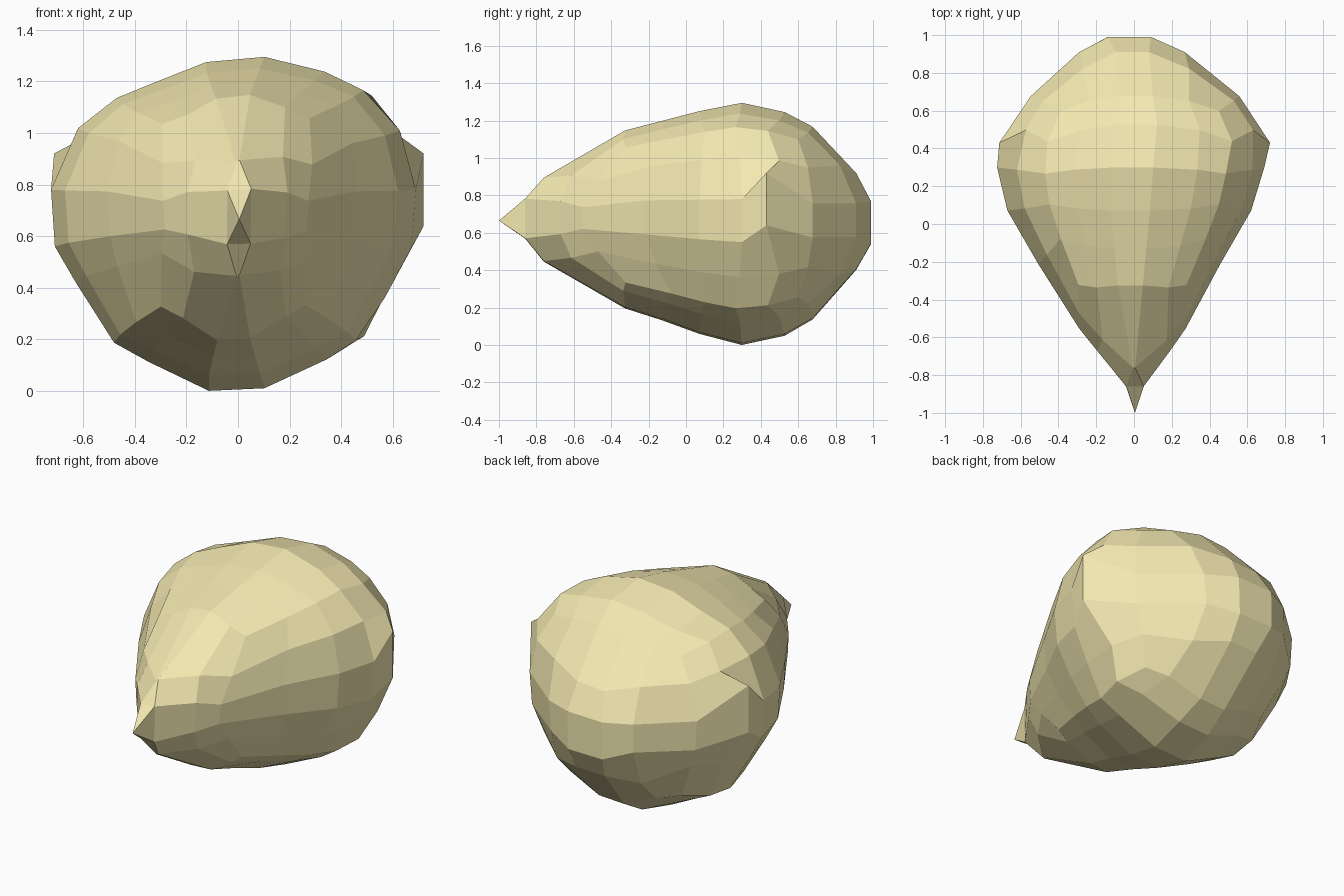
import bpy, bmesh
from math import atan2, asin, cos, tan, degrees, radians, pi
from mathutils import Vector

if "Cube" in bpy.data.objects:
    bpy.data.objects.remove(bpy.data.objects["Cube"])

# Twenty-sided widest outline (x, z) from the right side anticlockwise, seen from the front
outline = [(0.72, 0.78), (0.66, 1.01), (0.52, 1.17), (0.36, 1.24), (0.12, 1.295),
           (-0.11, 1.275), (-0.31, 1.20), (-0.47, 1.14), (-0.62, 1.02), (-0.725, 0.78),
           (-0.71, 0.56), (-0.63, 0.42), (-0.48, 0.18), (-0.34, 0.11), (-0.10, 0.00),
           (0.12, 0.01), (0.37, 0.12), (0.49, 0.19), (0.60, 0.36), (0.70, 0.55)]
unit = [((x + 0.725) / 0.7225 - 1, z / 0.6475 - 1) for x, z in outline]

# Stations along the body: y, left x, right x, bottom z, top z
stations = [(-0.86, -0.065, 0.07, 0.53, 0.81),
            (-0.77, -0.13, 0.12, 0.43, 0.90),
            (-0.62, -0.25, 0.24, 0.385, 0.96),
            (-0.42, -0.37, 0.34, 0.26, 1.07),
            (-0.31, -0.45, 0.40, 0.185, 1.16),
            (-0.12, -0.56, 0.51, 0.13, 1.20),
            (0.07, -0.67, 0.62, 0.06, 1.25),
            (0.30, -0.725, 0.69, 0.00, 1.295),
            (0.43, -0.715, 0.72, 0.03, 1.265),
            (0.53, -0.65, 0.67, 0.05, 1.245),
            (0.70, -0.53, 0.54, 0.15, 1.155),
            (0.82, -0.42, 0.41, 0.26, 1.04),
            (0.91, -0.31, 0.28, 0.38, 0.93),
            (0.975, -0.22, 0.16, 0.47, 0.82),
            (1.0, -0.18, 0.12, 0.52, 0.78)]

# Latitude of a ball vertex -> y above and below, y at the sides
lat_to_y = [(-77.4, -0.86, -0.86), (-61.9, -0.77, -0.66), (-54, -0.60, -0.62),
            (-44.7, -0.32, -0.56), (-35, -0.22, -0.42), (-27, -0.13, -0.22), (-9, 0.07, 0.07),
            (9, 0.30, 0.30), (27, 0.53, 0.53), (45, 0.68, 0.68), (54, 0.82, 0.82),
            (61.9, 0.91, 0.91), (77.4, 0.99, 0.99)]


def lerp_table(table, t):
    t = min(max(t, table[0][0]), table[-1][0])
    for a, b in zip(table, table[1:]):
        if t <= b[0]:
            f = (t - a[0]) / (b[0] - a[0])
            return [p + f * (q - p) for p, q in zip(a, b)]


def place(p):
    """Move a ball point onto the pointed body."""
    d = p.normalized()
    phi = atan2(d.z, d.x)
    lat = degrees(asin(d.y))
    _, y_top, y_side = lerp_table(lat_to_y, lat)
    w = cos(phi) ** 2
    y, x0, x1, z0, z1 = lerp_table(stations, y_top * (1 - w) + y_side * w)
    k = ((degrees(phi) - 9) % 360) / 18
    i = int(k + 1e-4) % 20
    f = max(0, k - int(k + 1e-4))
    u, v = [a + f * (b - a) for a, b in zip(unit[i], unit[(i + 1) % 20])]
    co = Vector(((x0 + x1) / 2 + u * (x1 - x0) / 2, y, (z0 + z1) / 2 + v * (z1 - z0) / 2))
    if -63 < lat < -60 and w < 0.3:      # pinched ridge above and below the tip
        co.x *= 0.15
    if 26 < lat < 28 and w > 0.95:       # cheek bumps at the widest point
        co = Vector((0.72 if d.x > 0 else -0.713, 0.43, 0.92 if d.z > 0 else 0.64))
    return co


# Ball from a cube with five equal-angle faces per side
bm = bmesh.new()
N = 5
t = [tan(radians(-45 + 90 * i / N)) for i in range(N + 1)]
for axis in range(3):
    for side in (-1, 1):
        grid = []
        for a in t:
            row = []
            for b in t:
                c = [a, b]
                c.insert(axis, side)
                row.append(bm.verts.new(c))
            grid.append(row)
        for i in range(N):
            for j in range(N):
                bm.faces.new((grid[i][j], grid[i + 1][j], grid[i + 1][j + 1], grid[i][j + 1]))
bmesh.ops.remove_doubles(bm, verts=bm.verts[:], dist=1e-4)

# Front point, then shape the ball
front = min(bm.faces, key=lambda f: (f.calc_center_median() - Vector((0, -1, 0))).length)
tip = bmesh.ops.poke(bm, faces=[front])["verts"][0]
for v in bm.verts:
    v.co = Vector((0.005, -1.0, 0.665)) if v is tip else place(v.co)
bmesh.ops.recalc_face_normals(bm, faces=bm.faces[:])

mesh = bpy.data.meshes.new("pointed_stone")
bm.to_mesh(mesh)
bm.free()
stone = bpy.data.objects.new("pointed_stone", mesh)
bpy.context.collection.objects.link(stone)

mat = bpy.data.materials.new("pale_khaki")
mat.diffuse_color = (0.90, 0.81, 0.44, 1)
mat.use_nodes = True
mat.node_tree.nodes["Principled BSDF"].inputs["Base Color"].default_value = mat.diffuse_color
mesh.materials.append(mat)
